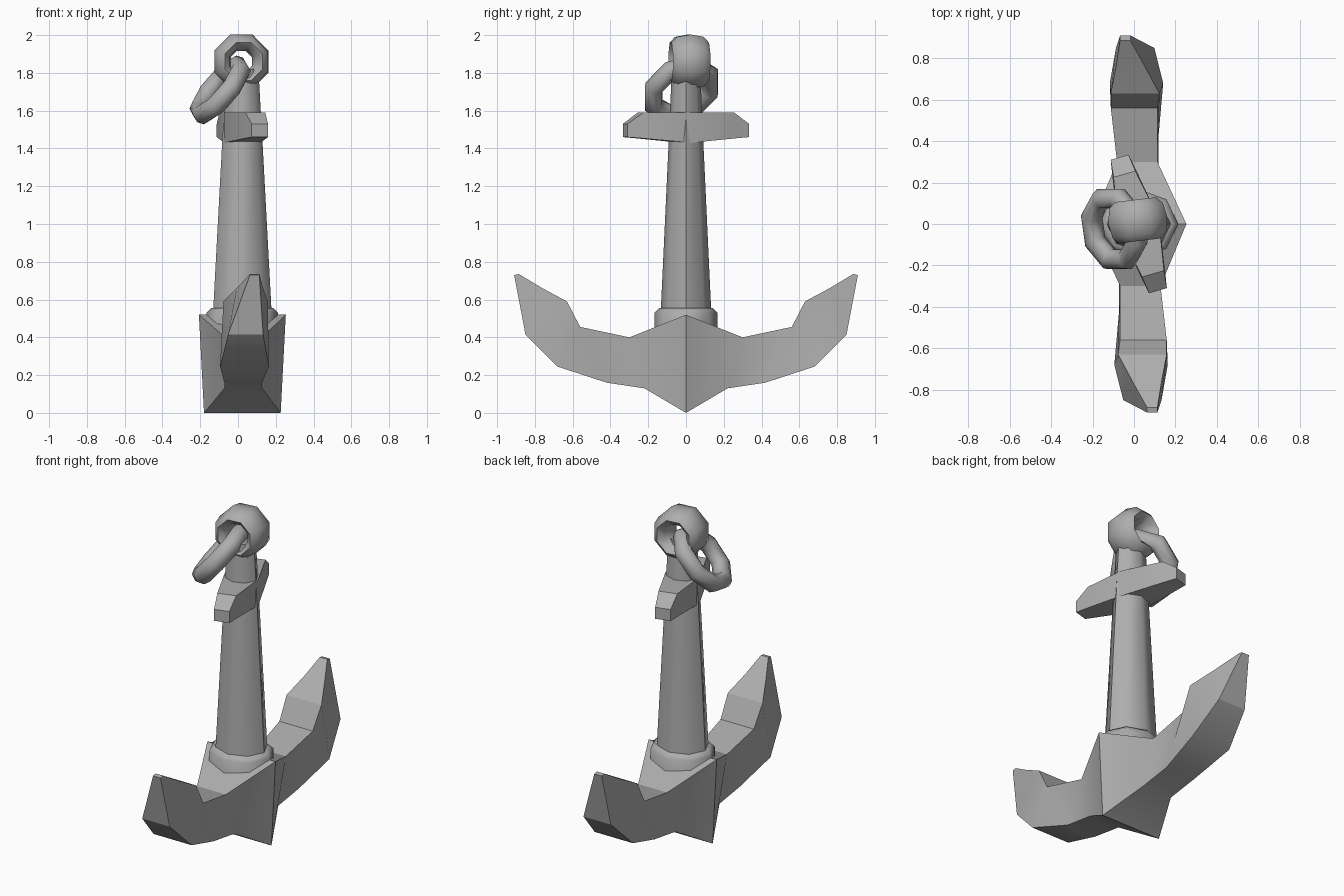
import bpy, bmesh, math
from mathutils import Vector, Matrix

cube = bpy.data.objects.get("Cube")
if cube:
    bpy.data.objects.remove(cube)

CX = 0.023  # shank axis

iron = bpy.data.materials.new("grey iron")
iron.use_nodes = True
GREY = (0.42, 0.42, 0.42, 1)
iron.diffuse_color = GREY
iron.node_tree.nodes["Principled BSDF"].inputs["Base Color"].default_value = GREY


def finish(name, bm, angle):
    bmesh.ops.recalc_face_normals(bm, faces=bm.faces)
    mesh = bpy.data.meshes.new(name)
    bm.to_mesh(mesh)
    bm.free()
    mesh.materials.append(iron)
    obj = bpy.data.objects.new(name, mesh)
    bpy.context.collection.objects.link(obj)
    bpy.ops.object.select_all(action='DESELECT')
    obj.select_set(True)
    bpy.context.view_layer.objects.active = obj
    bpy.ops.object.shade_smooth_by_angle(angle=math.radians(angle))
    return obj


def loft(bm, rings, closed=False):
    """Skin a list of point rings; cap the ends unless closed."""
    loops = [[bm.verts.new(p) for p in ring] for ring in rings]
    pairs = list(zip(loops, loops[1:])) + ([(loops[-1], loops[0])] if closed else [])
    for a, b in pairs:
        for i in range(len(a)):
            j = (i + 1) % len(a)
            bm.faces.new((a[i], a[j], b[j], b[i]))
    if not closed:
        bm.faces.new(loops[0])
        bm.faces.new(loops[-1])


def two_way_bar(name, half, turn, angle):
    """Half bar sections: (y, z, left, right) for top and bottom; other half is turned round z."""
    near = [[Vector((tl, -ty, tz)), Vector((tr, -ty, tz)),
             Vector((br, -by, bz)), Vector((bl, -by, bz))]
            for (ty, tz, tl, tr), (by, bz, bl, br) in half]
    flip = Matrix.Rotation(math.pi, 3, 'Z')
    far = [[flip @ s[k] for k in (1, 0, 3, 2)] for s in reversed(near[1:])]
    bm = bmesh.new()
    loft(bm, far + near)
    bmesh.ops.rotate(bm, verts=bm.verts, matrix=Matrix.Rotation(math.radians(turn), 3, 'Z'))
    bmesh.ops.translate(bm, verts=bm.verts, vec=(CX, 0, 0))
    return finish(name, bm, angle)


def column(name, profile, sides=8):
    """Stack of faceted rings from (z, x radius, y radius)."""
    bm = bmesh.new()
    loft(bm, [[(CX + rx * math.cos(math.tau * k / sides), ry * math.sin(math.tau * k / sides), z)
               for k in range(sides)] for z, rx, ry in profile])
    return finish(name, bm, 50)


def link(name, centre, u, v, major, radial, wide, sides=8, tube=8):
    """Ring lying in the plane of u and v with an oval section."""
    u, v = Vector(u).normalized(), Vector(v).normalized()
    n = u.cross(v).normalized()
    rings = []
    for i in range(sides):
        a = math.tau * (i + 0.5) / sides
        out = u * math.cos(a) + v * math.sin(a)
        rings.append([Vector(centre) + out * (major + radial * math.cos(t)) + n * wide * math.sin(t)
                      for t in (math.tau * k / tube for k in range(tube))])
    bm = bmesh.new()
    loft(bm, rings, closed=True)
    return finish(name, bm, 60)


# Crown, arms and flukes in one lofted piece
two_way_bar("arms_and_flukes", [
    ((0, 0.52, -0.23, 0.23), (0, 0.0, -0.203, 0.203)),
    ((0.30, 0.40, -0.09, 0.105), (0.22, 0.13, -0.095, 0.105)),
    ((0.56, 0.455, -0.09, 0.135), (0.42, 0.16, -0.095, 0.105)),
    ((0.63, 0.59, -0.10, 0.135), (0.68, 0.245, -0.118, 0.14)),
    ((0.76, 0.66, -0.03, 0.11), (0.85, 0.415, -0.075, 0.11)),
    ((0.885, 0.735, 0.04, 0.09), (0.91, 0.73, 0.04, 0.09)),
], 0, 30)

# Shank with its collar
column("shank", [(0.40, 0.162, 0.14), (1.43, 0.107, 0.092), (1.82, 0.085, 0.075)])
column("collar", [(0.36, 0.19, 0.168), (0.53, 0.19, 0.168), (0.555, 0.165, 0.142)])

# Cross stock, set at a slant
two_way_bar("stock", [
    ((0, 1.59, -0.1, 0.1), (0, 1.43, -0.1, 0.1)),
    ((0.25, 1.59, -0.055, 0.055), (0.25, 1.453, -0.06, 0.06)),
    ((0.335, 1.53, -0.045, 0.045), (0.335, 1.46, -0.045, 0.045)),
], 16, 20)

# Top eye and the loose link hanging through it
link("top_eye", (0.018, 0.018, 1.86), (1, 0.12, 0), (0, 0, 1), 0.108, 0.047, 0.1)
link("hanging_link", (-0.095, -0.024, 1.71), (0.66, 0, 0.75), (-0.06, 0.42, 0.1), 0.165, 0.053, 0.053)
